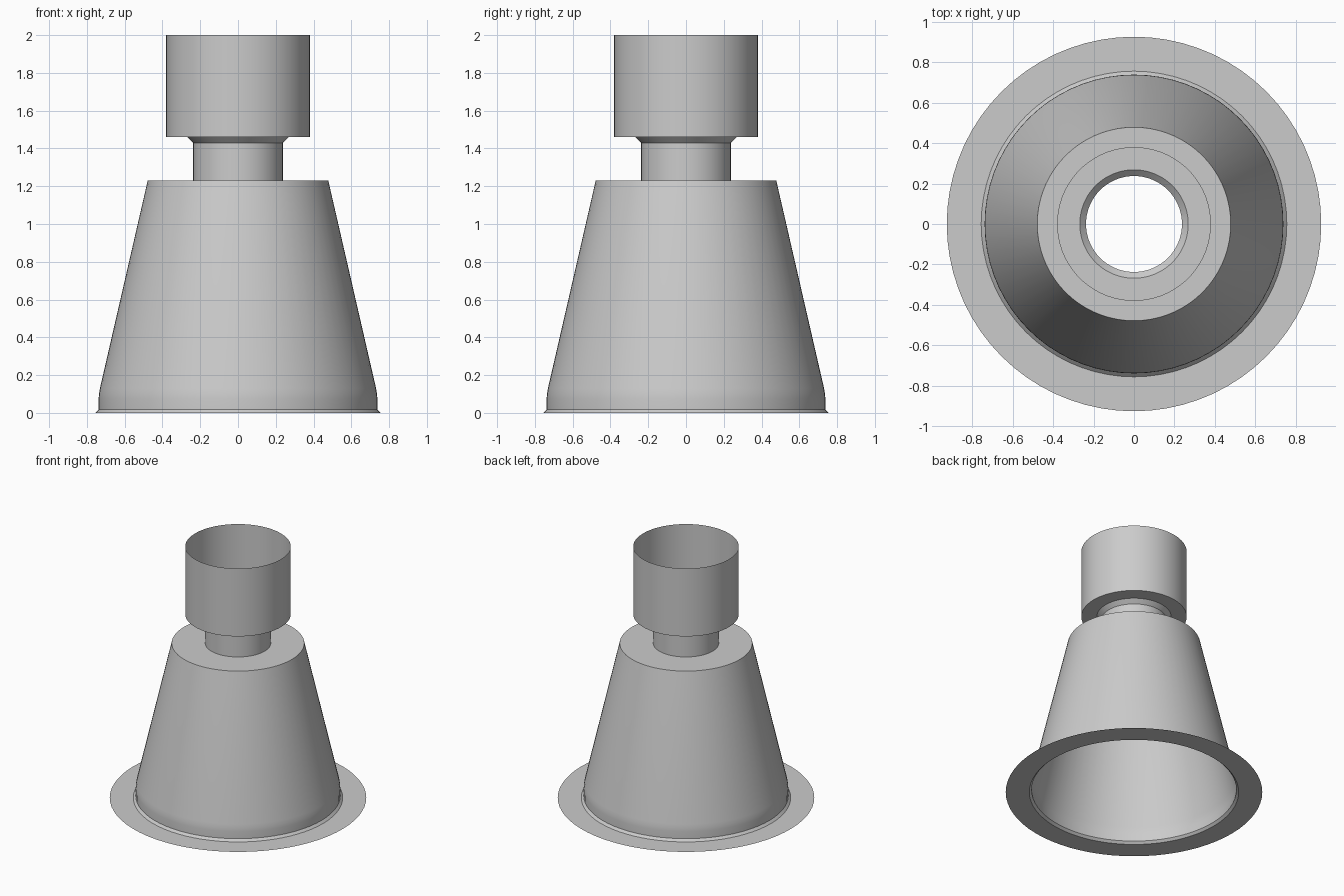
import bpy
import math
from mathutils import Matrix, Vector
import bmesh

SEGMENTS = 72

cube = bpy.data.objects.get("Cube")
if cube:
    bpy.data.objects.remove(cube, do_unlink=True)

grey = bpy.data.materials.new("plain grey")
grey.use_nodes = True
colour = (0.6, 0.6, 0.6, 1)
grey.diffuse_color = colour
grey.node_tree.nodes["Principled BSDF"].inputs["Base Color"].default_value = colour


def lathe(name, profile):
    """Spin an open (radius, height) profile around z into a thin shell."""
    bm = bmesh.new()
    verts = [bm.verts.new((r, 0, z)) for r, z in profile]
    edges = [bm.edges.new(pair) for pair in zip(verts, verts[1:])]
    bmesh.ops.spin(bm, geom=verts + edges, cent=(0, 0, 0), axis=(0, 0, 1),
                   angle=math.tau, steps=SEGMENTS, use_duplicate=False)
    bmesh.ops.remove_doubles(bm, verts=bm.verts, dist=0.0005)
    # Profiles run from the bottom outside to the top, so faces point outward
    bm.normal_update()
    wrong = [f for f in bm.faces
             if f.normal.dot(Vector((f.calc_center_median().x,
                                     f.calc_center_median().y, 0))) < -1e-4]
    if wrong:
        bmesh.ops.reverse_faces(bm, faces=bm.faces)
    mesh = bpy.data.meshes.new(name)
    bm.to_mesh(mesh)
    bm.free()
    mesh.materials.append(grey)
    obj = bpy.data.objects.new(name, mesh)
    bpy.context.collection.objects.link(obj)
    bpy.ops.object.select_all(action='DESELECT')
    obj.select_set(True)
    bpy.context.view_layer.objects.active = obj
    bpy.ops.object.shade_smooth_by_angle(angle=math.radians(30))
    return obj


# Flat base ring with a small bevelled lip up to the body
lathe("base_flange", [(0.925, 0), (0.755, 0), (0.738, 0.018)])

# Tapered body, rounded near the foot, with a flat shoulder
lathe("tapered_body", [(0.738, 0.018), (0.738, 0.075), (0.736, 0.1),
                       (0.731, 0.13), (0.478, 1.23), (0.237, 1.23)])

# Narrow open neck and its flared collar
lathe("neck", [(0.237, 1.23), (0.237, 1.43), (0.268, 1.46)])

# Open cup on top
lathe("top_cup", [(0.268, 1.46), (0.38, 1.46), (0.38, 2)])
